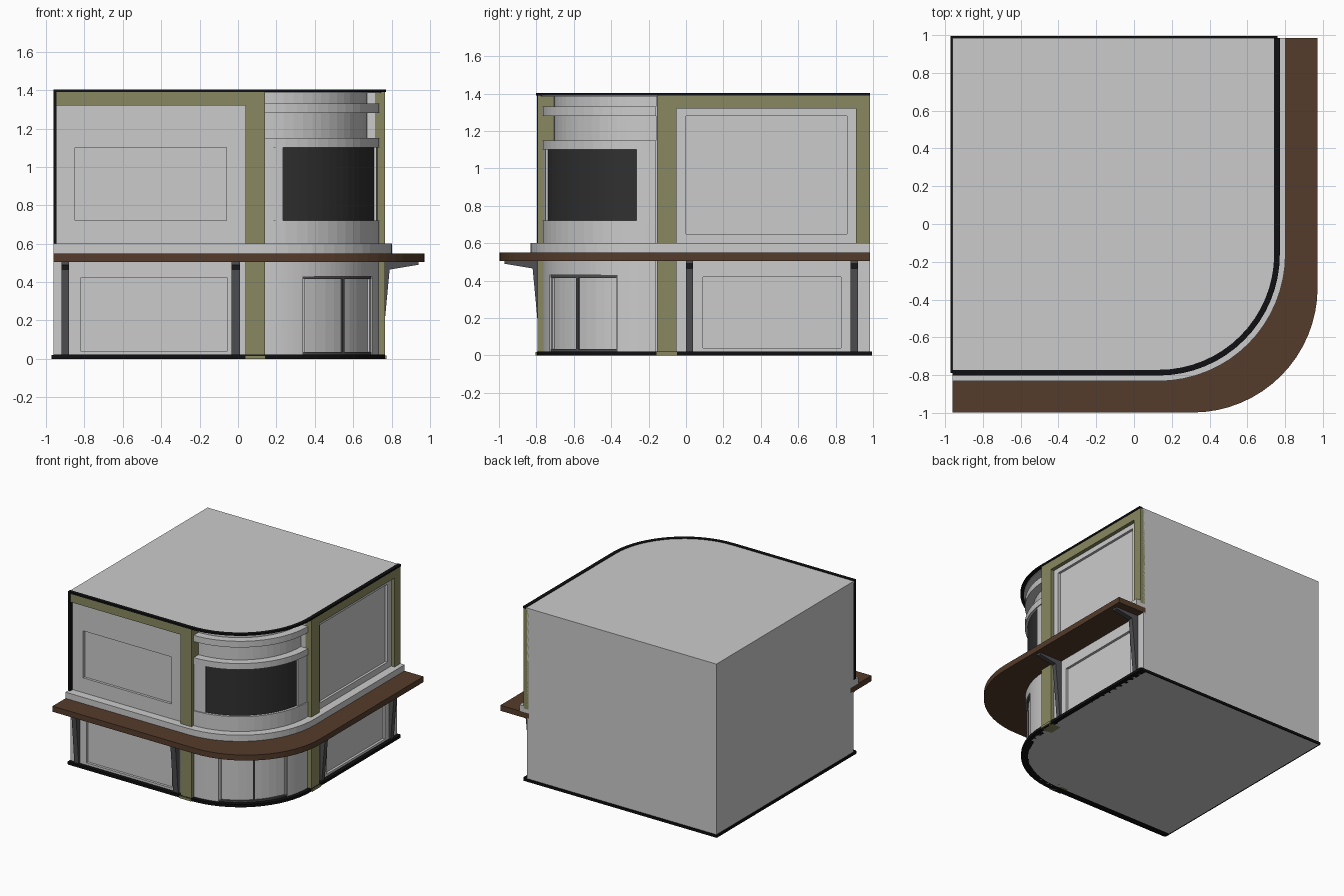
import bpy, bmesh
from math import sin, cos, radians

if "Cube" in bpy.data.objects:
    bpy.data.objects.remove(bpy.data.objects["Cube"])

CX, CY = 0.13, -0.16          # centre of the rounded street corner
LEFT, BACK = -0.962, 0.985    # far ends of the two facades
N = 16                        # facets of the rounded corner


def mat(name, r, g, b):
    m = bpy.data.materials.new(name)
    m.diffuse_color = (r, g, b, 1)
    m.use_nodes = True
    m.node_tree.nodes["Principled BSDF"].inputs["Base Color"].default_value = m.diffuse_color
    return m


GREEN = mat("olive_trim", 0.25, 0.25, 0.12)
BROWN = mat("brown_canopy", 0.09, 0.045, 0.024)
BLACK = mat("black_trim", 0.005, 0.005, 0.006)
GLASS = mat("dark_glass", 0.03, 0.03, 0.03)
DARK = mat("dark_metal", 0.08, 0.08, 0.085)


def build(name, verts, faces, material=None):
    me = bpy.data.meshes.new(name)
    bm = bmesh.new()
    vs = [bm.verts.new(v) for v in verts]
    for f in faces:
        bm.faces.new([vs[i] for i in f])
    bmesh.ops.recalc_face_normals(bm, faces=bm.faces)
    bm.to_mesh(me)
    bm.free()
    if material:
        me.materials.append(material)
    ob = bpy.data.objects.new(name, me)
    bpy.context.collection.objects.link(ob)
    return ob


def prism(name, lower, upper, material=None):
    n = len(lower)
    faces = [list(range(n)), list(range(n, 2 * n))]
    faces += [[i, (i + 1) % n, n + (i + 1) % n, n + i] for i in range(n)]
    return build(name, list(lower) + list(upper), faces, material)


def slab(name, outline, z0, z1, material=None):
    return prism(name, [(x, y, z0) for x, y in outline],
                 [(x, y, z1) for x, y in outline], material)


def strip(name, inner, outer, z0, z1, material=None):
    n = len(inner)
    verts = [(x, y, z) for row, z in ((inner, z0), (outer, z0), (outer, z1), (inner, z1))
             for x, y in row]
    faces = [[k * n + i, k * n + i + 1, (k + 1) % 4 * n + i + 1, (k + 1) % 4 * n + i]
             for k in range(4) for i in range(n - 1)]
    faces += [[k * n + e for k in range(4)] for e in (0, n - 1)]
    return build(name, verts, faces, material)


def arc(r, a0=0, a1=90, cx=CX, cy=CY, n=N):
    angles = [radians(a0 + (a1 - a0) * i / n) for i in range(n + 1)]
    return [(cx + r * sin(a), cy - r * cos(a)) for a in angles]


def path(r, cx=CX, cy=CY):
    return [(LEFT, cy - r)] + arc(r, cx=cx, cy=cy) + [(cx + r, BACK)]


def ring(name, r0, r1, z0, z1, material=None, a0=0, a1=90):
    return strip(name, arc(r0, a0, a1), arc(r1, a0, a1), z0, z1, material)


def place(side, t, d, z):
    # t runs along a facade, d is the distance outwards
    return (CX + d, t, z) if side else (t, CY - d, z)


def block(name, side, t0, t1, d0, d1, z0, z1, material=None):
    ring4 = [(t0, d0), (t1, d0), (t1, d1), (t0, d1)]
    return prism(name, [place(side, t, d, z0) for t, d in ring4],
                 [place(side, t, d, z1) for t, d in ring4], material)


def panel_wall(name, side, t0, t1, z0, z1, a0, a1, b0, b1):
    # wall with a sunk rectangular panel
    for part, s in (("left", (t0, a0, z0, z1)), ("right", (a1, t1, z0, z1)),
                    ("bottom", (a0, a1, z0, b0)), ("top", (a0, a1, b1, z1))):
        block(f"{name}_{part}", side, s[0], s[1], 0.57, 0.605, s[2], s[3])


# Building core, with the deeper recess at the upper corner
core = path(0.585) + [(LEFT, BACK)]
slab("lower_core", core, 0, 1.15)
recess = [(LEFT, CY - 0.585), (CX, CY - 0.585)] + arc(0.545) + [(CX + 0.585, CY), (CX + 0.585, BACK), (LEFT, BACK)]
slab("upper_core", recess, 1.15, 1.39)
slab("roof", path(0.615) + [(LEFT, BACK)], 1.385, 1.40)

# Black trims: roof edge, base and front left edge
strip("roof_edge", path(0.612), path(0.642), 1.39, 1.404, BLACK)
strip("base_trim", path(0.58), path(0.637), 0, 0.022, BLACK)
slab("base_left", [(-0.972, -0.79), (LEFT, -0.79), (LEFT, 0.995), (-0.972, 0.995)], 0, 0.02, BLACK)
slab("base_back", [(LEFT, BACK), (0.76, BACK), (0.76, 0.995), (LEFT, 0.995)], 0, 0.02, BLACK)
block("left_edge_trim", 0, LEFT, -0.945, 0.58, 0.637, 0.6, 1.395, BLACK)

# Facade walls with sunk panels
panel_wall("front_lower_wall", 0, LEFT, 0.05, 0.0, 0.51, -0.82, -0.055, 0.04, 0.42)
panel_wall("front_upper_wall", 0, LEFT, 0.05, 0.55, 1.39, -0.85, -0.06, 0.72, 1.10)
panel_wall("side_lower_wall", 1, -0.06, BACK, 0.0, 0.51, 0.09, 0.83, 0.04, 0.42)
panel_wall("side_upper_wall", 1, -0.06, BACK, 0.55, 1.39, 0.0, 0.86, 0.65, 1.28)

# Olive pillars and top bands
for side, label, t0, t1 in ((0, "front", 0.04, 0.14), (1, "side", -0.155, -0.05)):
    block(label + "_pillar", side, t0, t1, 0.54, 0.635, 0, 1.39, GREEN)
    block(label + "_pillar_foot", side, t0 - 0.003, t1 + 0.003, 0.56, 0.645, 0, 0.018, GREEN)
block("front_top_band", 0, -0.945, 0.04, 0.59, 0.635, 1.32, 1.39, GREEN)
block("side_top_band", 1, -0.05, BACK, 0.59, 0.635, 1.32, 1.39, GREEN)
block("side_end_pillar", 1, 0.91, BACK, 0.59, 0.635, 0.58, 1.32, GREEN)

# Canopy with ledge on top
strip("canopy", path(0.57), path(0.662, 0.31, -0.336), 0.505, 0.55, BROWN)
strip("ledge", path(0.57), path(0.672), 0.55, 0.60)

# Canopy brackets
profile = [(0.60, 0.02), (0.62, 0.02), (0.637, 0.22), (0.66, 0.465), (0.81, 0.49), (0.81, 0.507), (0.60, 0.507)]
for i, (side, t0, t1) in enumerate(((0, -0.92, -0.88), (0, -0.035, 0.01),
                                    (1, 0.0, 0.037), (1, 0.88, 0.92))):
    prism(f"bracket_{i}", [place(side, t0, d, z) for d, z in profile],
          [place(side, t1, d, z) for d, z in profile], DARK)

# Ground floor corner wall with double doors
ring("door_wall_left", 0.57, 0.605, 0, 0.51, None, 0, 20)
ring("door_wall_right", 0.57, 0.605, 0, 0.51, None, 70, 90)
ring("door_wall_top", 0.57, 0.605, 0.43, 0.51, None, 20, 70)
ring("door_head", 0.57, 0.598, 0.415, 0.43, DARK, 20, 70)
ring("door_sill", 0.57, 0.598, 0.02, 0.035, DARK, 20, 70)
for i, a in enumerate((20, 44.2, 68.8)):
    ring(f"door_post_{i}", 0.57, 0.596, 0.03, 0.42, DARK if i == 1 else None, a, a + 1.4)

# Upper corner: sill wall, window, lintel and cornice
ring("corner_sill", 0.57, 0.608, 0.60, 0.72)
ring("corner_window", 0.57, 0.588, 0.72, 1.10, GLASS, 10, 80)
ring("window_jamb_left", 0.57, 0.600, 0.72, 1.10, None, 0, 10)
ring("window_jamb_right", 0.57, 0.600, 0.72, 1.10, None, 80, 90)
ring("corner_lintel", 0.53, 0.608, 1.10, 1.15)
ring("corner_cornice", 0.53, 0.608, 1.28, 1.33)
